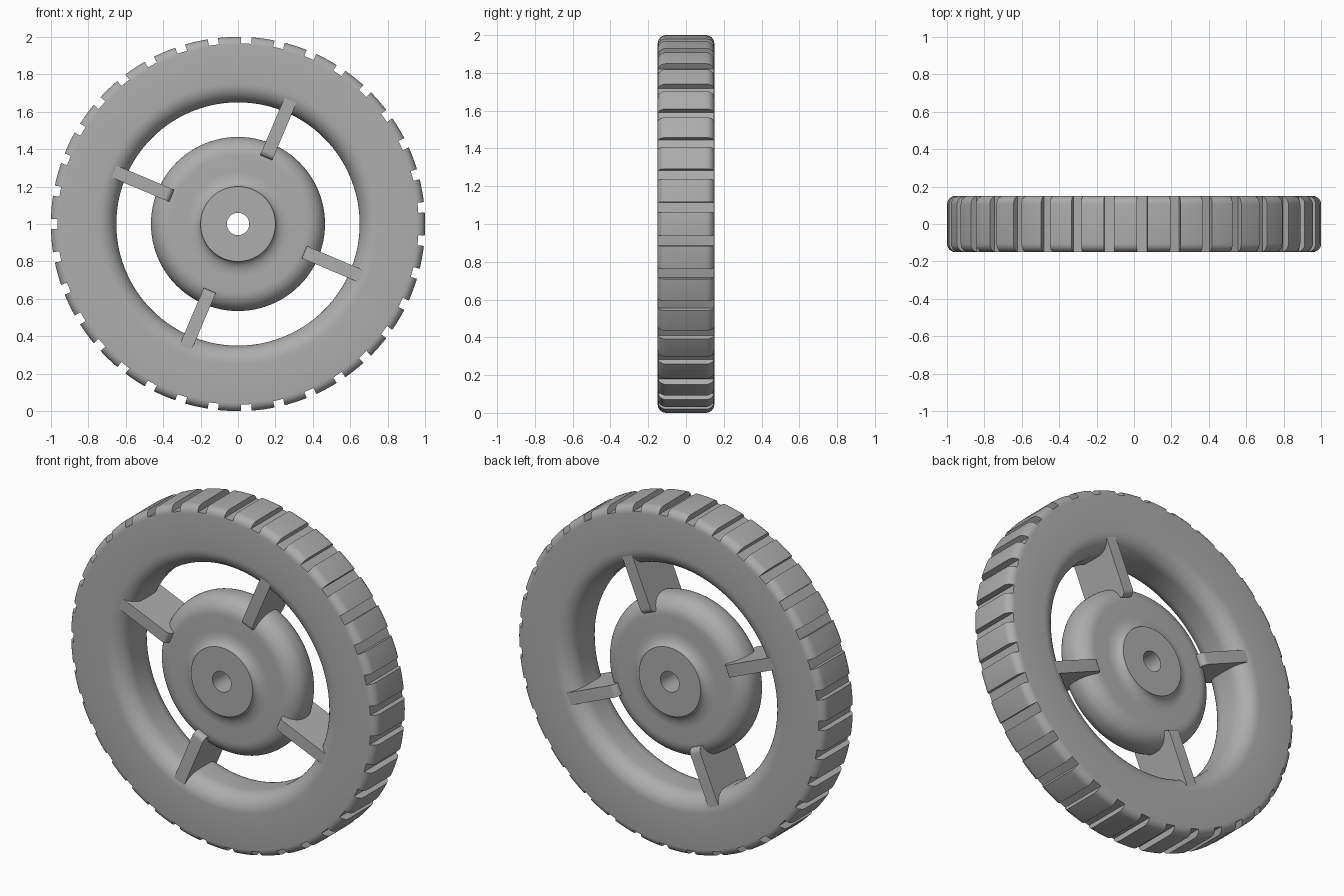
import bpy, bmesh
from math import pi, cos, sin, radians
from mathutils import Matrix, Vector

cube = bpy.data.objects.get("Cube")
if cube:
    bpy.data.objects.remove(cube, do_unlink=True)

HALF = 0.15       # half width of the wheel
TEETH = 35
CENTRE = Matrix.Translation((0, 0, 1))

grey = bpy.data.materials.new("plain grey")
grey.use_nodes = True
colour = (0.42, 0.42, 0.42, 1)
grey.diffuse_color = colour
grey.node_tree.nodes["Principled BSDF"].inputs["Base Color"].default_value = colour


def arc(r, y, radius_r, radius_y, start, end, steps=10):
    """Points (r, y) on an elliptical arc, angles in degrees."""
    angles = [radians(start + (end - start) * i / steps) for i in range(steps + 1)]
    return [(r + radius_r * cos(a), y + radius_y * sin(a)) for a in angles]


def mirrored(half):
    """Close a half profile with its reflection across the wheel plane."""
    return half + [(r, -y) for r, y in reversed(half)]


def add_object(name, bm, smooth=True):
    bmesh.ops.recalc_face_normals(bm, faces=bm.faces)
    mesh = bpy.data.meshes.new(name)
    bm.to_mesh(mesh)
    bm.free()
    mesh.materials.append(grey)
    obj = bpy.data.objects.new(name, mesh)
    bpy.context.collection.objects.link(obj)
    if smooth:
        smooth_shade(obj)
    return obj


def smooth_shade(obj):
    bpy.ops.object.select_all(action='DESELECT')
    obj.select_set(True)
    bpy.context.view_layer.objects.active = obj
    bpy.ops.object.shade_smooth_by_angle(angle=radians(30))


def lathe(name, profile, steps, smooth=True):
    """Turn a closed (r, y) profile about the wheel axle."""
    bm = bmesh.new()
    verts = [bm.verts.new((r, y, 0)) for r, y in profile]
    edges = [bm.edges.new((verts[i - 1], verts[i])) for i in range(len(verts))]
    bmesh.ops.spin(bm, geom=verts + edges, cent=(0, 0, 0), axis=(0, 1, 0),
                   angle=2 * pi, steps=steps)
    bmesh.ops.remove_doubles(bm, verts=bm.verts, dist=0.0001)
    bm.transform(CENTRE)
    return add_object(name, bm, smooth)


# Tyre ring: rounded outer shoulders and a softer inner lip
shoulder, lip = 0.045, 0.1
tyre = lathe("tyre", mirrored(
    arc(1 - shoulder, HALF - shoulder, shoulder, shoulder, 0, 90, 6)
    + arc(0.65 + lip, HALF - lip, lip, lip, 90, 180)), 140, False)

# Straight slots cut across the tread
bm = bmesh.new()
for i in range(TEETH):
    turn = Matrix.Rotation(-(i + 0.5) * 2 * pi / TEETH, 4, 'Y')
    bmesh.ops.create_cube(bm, size=1, matrix=CENTRE @ turn
                          @ Matrix.Translation((1.015, 0, 0))
                          @ Matrix.Diagonal((0.1, 0.5, 0.055, 1)))
cutter = add_object("tread_cutter", bm, False)
cut = tyre.modifiers.new("tread slots", 'BOOLEAN')
cut.operation, cut.solver, cut.object = 'DIFFERENCE', 'EXACT', cutter
bpy.context.view_layer.objects.active = tyre
bpy.ops.object.modifier_apply(modifier=cut.name)
bpy.data.objects.remove(cutter, do_unlink=True)
smooth_shade(tyre)

# Hub: bored flat boss flaring into a disc with a rounded rim
rim, disc = 0.1, 0.11
lathe("hub", mirrored(
    [(0.06, HALF), (0.2, HALF)]
    + arc(0.28, HALF, 0.08, HALF - disc, 180, 270)
    + arc(0.465 - rim, disc - rim, rim, rim, 90, 0)), 96)

# Four radial plates joining hub and tyre
corner, depth = 0.03, 0.145
outline = mirrored([(0.75, depth)]
                   + arc(0.385 + corner, depth - corner, corner, corner, 90, 180, 6))
for i in range(4):
    bm = bmesh.new()
    face = bm.faces.new([bm.verts.new((r, y, -0.035)) for r, y in outline])
    side = bmesh.ops.extrude_face_region(bm, geom=[face])["geom"]
    bmesh.ops.translate(bm, vec=Vector((0, 0, 0.07)),
                        verts=[v for v in side if isinstance(v, bmesh.types.BMVert)])
    bm.transform(CENTRE @ Matrix.Rotation(-radians(67 + 90 * i), 4, 'Y'))
    add_object("spoke_%d" % (i + 1), bm)
